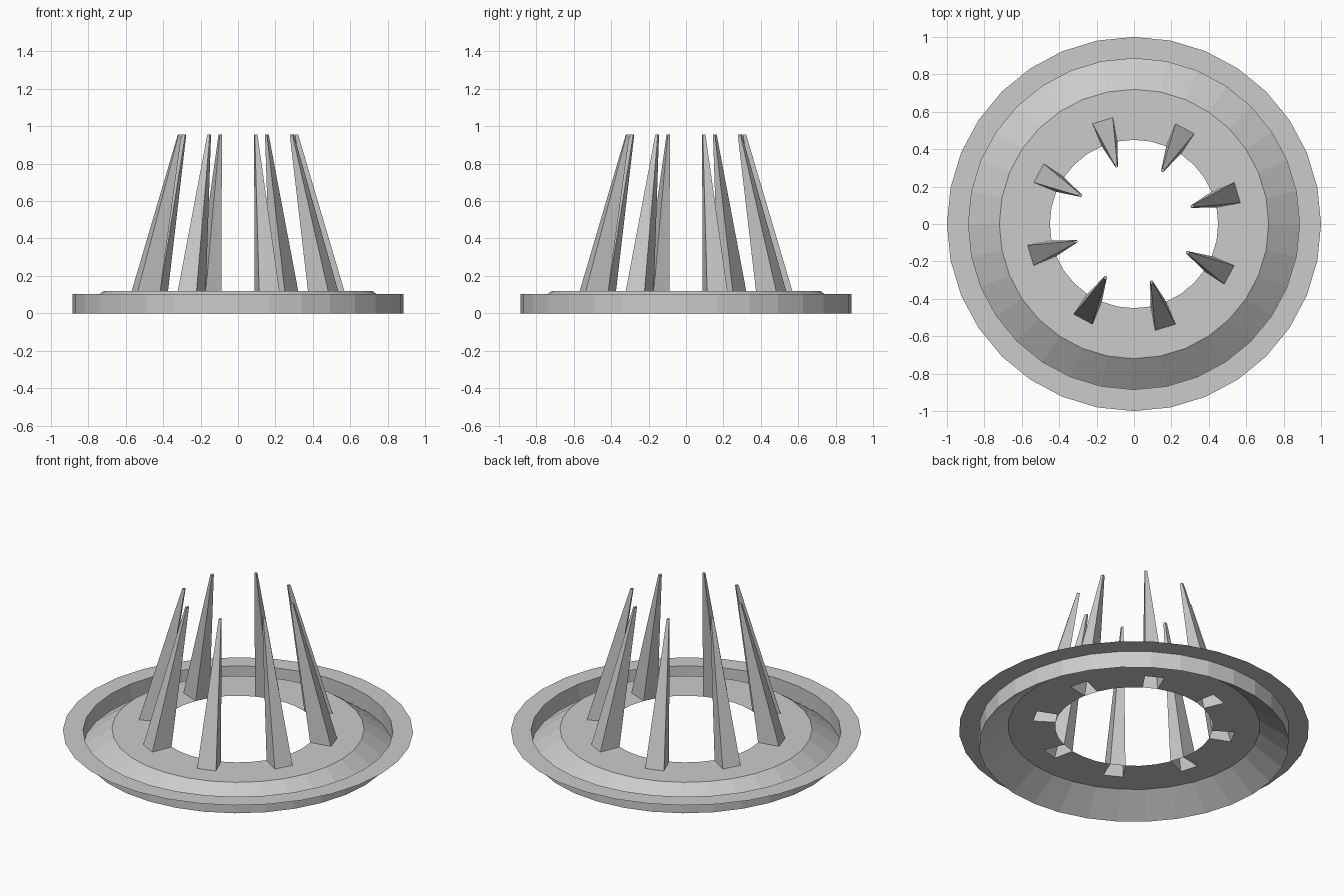
import bpy, bmesh
from math import cos, sin, pi
from mathutils import Vector

if "Cube" in bpy.data.objects:
    bpy.data.objects.remove(bpy.data.objects["Cube"])

SEG = 32
STEP = 2 * pi / SEG
PLATE_Z = 0.118
R_HOLE, R_PRONG = 0.45, 0.58
# (radius, height) of the thin pressed ring, from the hole to the rim
PROFILE = [(R_HOLE, PLATE_Z), (R_PRONG, PLATE_Z), (0.72, PLATE_Z),
           (0.885, 0.0), (0.885, 0.104), (1.0, 0.104)]


def polar(r, i, z):
    return Vector((r * cos(i * STEP), r * sin(i * STEP), z))


def finish(name, bm):
    mesh = bpy.data.meshes.new(name)
    bm.to_mesh(mesh)
    bm.free()
    bpy.context.collection.objects.link(bpy.data.objects.new(name, mesh))


# Base ring: single-skin revolve, left open under every fourth inner segment
bm = bmesh.new()
rings = [[bm.verts.new(polar(r, i, z)) for i in range(SEG)] for r, z in PROFILE]
for k in range(len(rings) - 1):
    for i in range(SEG):
        if k == 0 and i % 4 == 1:
            continue
        j = (i + 1) % SEG
        bm.faces.new((rings[k][i], rings[k + 1][i], rings[k + 1][j], rings[k][j]))
finish("base_ring", bm)

# Prongs: hollow tapered spikes, open at the bottom, leaning inward
for n in range(8):
    bm = bmesh.new()
    i = 4 * n + 1
    base = [polar(R_HOLE, i, PLATE_Z), polar(R_PRONG, i, PLATE_Z),
            polar(R_PRONG, i + 1, PLATE_Z), polar(R_HOLE, i + 1, PLATE_Z)]
    centre = sum(base, Vector()) / 4
    tip = polar(0.325, i + 0.5, 0.957)
    low = [bm.verts.new(p) for p in base]
    high = [bm.verts.new(tip + (p - centre) * 0.13) for p in base]
    for a in range(4):
        b = (a + 1) % 4
        bm.faces.new((low[a], low[b], high[b], high[a]))
    bm.faces.new(high)
    finish(f"prong_{n + 1}", bm)
